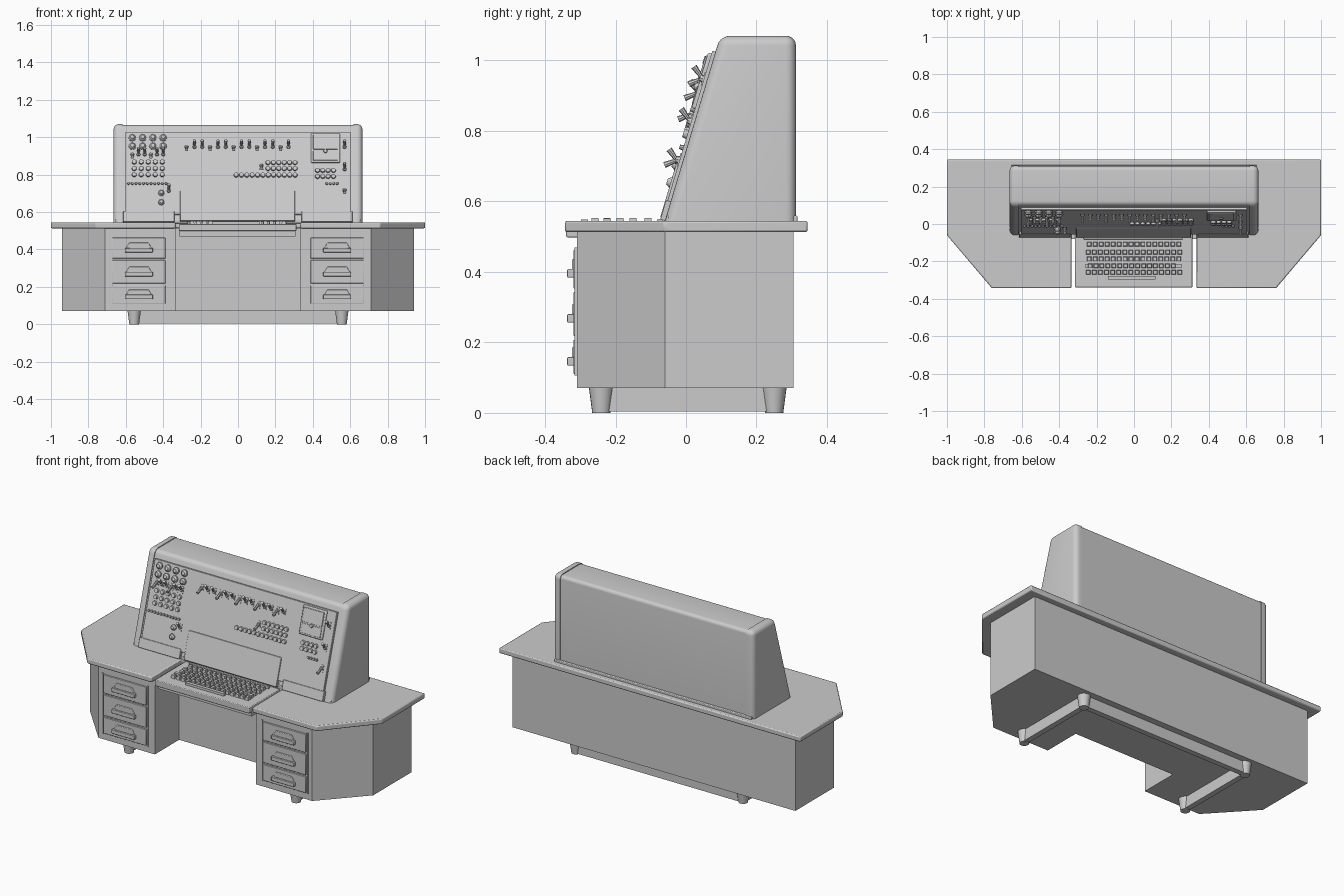
import bpy, bmesh, math
from mathutils import Matrix, Vector

if "Cube" in bpy.data.objects:
    bpy.data.objects.remove(bpy.data.objects["Cube"])

SLOPE = math.atan(0.3)
# Sloped panel frame: local x = right, y = up the slope, z = outward
PANEL = Matrix.Translation((0, -0.06, 0.55)) @ Matrix.Rotation(math.pi / 2 - SLOPE, 4, 'X')
I4 = Matrix.Identity(4)


def finish(name, bm, bevel=0, segs=2):
    bmesh.ops.recalc_face_normals(bm, faces=bm.faces)
    me = bpy.data.meshes.new(name)
    bm.to_mesh(me)
    bm.free()
    ob = bpy.data.objects.new(name, me)
    bpy.context.collection.objects.link(ob)
    if bevel:
        m = ob.modifiers.new("bevel", 'BEVEL')
        m.width, m.segments, m.limit_method = bevel, segs, 'ANGLE'
    return ob


def box(bm, lo, hi, mat=I4):
    c = [(a + b) / 2 for a, b in zip(lo, hi)]
    s = [abs(b - a) for a, b in zip(lo, hi)]
    bmesh.ops.create_cube(bm, size=1, matrix=mat @ Matrix.Translation(c) @ Matrix.Diagonal((*s, 1)))


def cone(bm, r1, r2, h, mat, sides=12):
    bmesh.ops.create_cone(bm, cap_ends=True, segments=sides, radius1=r1, radius2=r2, depth=h,
                          matrix=mat @ Matrix.Translation((0, 0, h / 2)))


def prism(bm, pts, shift):
    f = bm.faces.new([bm.verts.new(p) for p in pts])
    r = bmesh.ops.extrude_face_region(bm, geom=[f])
    bmesh.ops.translate(bm, vec=shift, verts=[v for v in r['geom'] if isinstance(v, bmesh.types.BMVert)])


def plan(name, half, z0, z1, bevel=0):
    """Symmetric outline (right half, front to back) extruded upward."""
    bm = bmesh.new()
    pts = [(x, y, z0) for x, y in half] + [(-x, y, z0) for x, y in reversed(half)]
    prism(bm, pts, (0, 0, z1 - z0))
    return finish(name, bm, bevel)


def spot(x, z, d=0.01):
    """Matrix on the sloped panel at front-view position x, z."""
    return PANEL @ Matrix.Translation((x, (z - 0.55) / math.cos(SLOPE), d))


def plate(name, x0, x1, z0, z1, d0, d1, bevel=0.003):
    bm = bmesh.new()
    c = math.cos(SLOPE)
    box(bm, (x0, (z0 - 0.55) / c, d0), (x1, (z1 - 0.55) / c, d1), PANEL)
    return finish(name, bm, bevel)


def span(a, b, n):
    return [a + (b - a) * i / (n - 1) for i in range(n)]


# Desk top and pedestal body, both with a central notch
plan("desk_top", [(0.335, -0.05), (0.335, -0.343), (0.76, -0.343), (1.0, -0.06), (1.0, 0.345)], 0.513, 0.545, 0.006)
plan("desk_body", [(0.335, -0.08), (0.335, -0.31), (0.71, -0.31), (0.94, -0.06), (0.94, 0.305)], 0.07, 0.515)

# Base frame: tapered feet and U-shaped rails
bm = bmesh.new()
for sx in (-1, 1):
    for y in (-0.24, 0.25):
        cone(bm, 0.026, 0.036, 0.075, Matrix.Translation((sx * 0.555, y, 0)), 20)
finish("feet", bm)
bm = bmesh.new()
for sx in (-1, 1):
    box(bm, (sx * 0.555 - 0.016, -0.24, 0.004), (sx * 0.555 + 0.016, 0.25, 0.072))
box(bm, (-0.555, 0.234, 0.004), (0.555, 0.266, 0.072))
finish("base_rails", bm)

# Drawers with frames and pulls
fronts, pulls, frames = bmesh.new(), bmesh.new(), bmesh.new()
for cx in (-0.53, 0.53):
    for x in (cx - 0.15, cx + 0.15):
        box(frames, (x - 0.004, -0.316, 0.106), (x + 0.004, -0.308, 0.47))
    for z0, z1, zh in ((0.352, 0.463, 0.396), (0.218, 0.343, 0.268), (0.11, 0.208, 0.146)):
        box(fronts, (cx - 0.142, -0.319, z0), (cx + 0.142, -0.308, z1))
        # trapezoid backplate, projecting grip
        prism(pulls, [(cx - 0.075, -0.324, zh), (cx + 0.075, -0.324, zh),
                      (cx + 0.052, -0.324, zh + 0.04), (cx - 0.052, -0.324, zh + 0.04)], (0, 0.008, 0))
        box(pulls, (cx - 0.075, -0.337, zh - 0.012), (cx + 0.075, -0.326, zh + 0.012))
        for s in (-1, 1):
            box(pulls, (cx + s * 0.075, -0.337, zh - 0.012), (cx + s * 0.055, -0.315, zh + 0.012))
finish("drawer_frames", frames)
finish("drawer_fronts", fronts, 0.003)
finish("drawer_pulls", pulls, 0.003)

# Keyboard shelf and apron
bm = bmesh.new()
box(bm, (-0.315, -0.34, 0.498), (0.312, -0.045, 0.535))
finish("keyboard_shelf", bm, 0.004)
bm = bmesh.new()
box(bm, (-0.312, -0.31, 0.47), (0.308, -0.06, 0.5))
finish("shelf_apron", bm)
bm = bmesh.new()
box(bm, (-0.27, -0.082, 0.53), (0.26, -0.066, 0.55))
finish("keyboard_back_bar", bm, 0.003)

# Keys: five rows and a space bar
bm = bmesh.new()
for y, x0, x1, n in ((-0.108, -0.24, 0.24, 16), (-0.15, -0.245, 0.245, 16), (-0.187, -0.24, 0.24, 16),
                     (-0.224, -0.235, 0.21, 15), (-0.258, -0.245, 0.245, 16)):
    for x in span(x0, x1, n):
        cone(bm, 0.0175, 0.0135, 0.02,
             Matrix.Translation((x, y, 0.533)) @ Matrix.Rotation(math.pi / 4, 4, 'Z'), 4)
box(bm, (-0.225, -0.234, 0.533), (-0.26, -0.214, 0.552))
box(bm, (0.222, -0.234, 0.533), (0.255, -0.214, 0.552))
box(bm, (-0.14, -0.298, 0.533), (0.115, -0.278, 0.549))
finish("keys", bm)

# Console housing: rounded end caps and an inset centre section
def housing(name, x0, x1, inset, rounded_end):
    bm = bmesh.new()
    i = inset
    prism(bm, [(x0, -0.06 + i, 0.545), (x0, 0.097 + i, 1.07 - i), (x0, 0.312 - i, 1.07 - i),
               (x0, 0.312 - i, 0.545)], (x1 - x0, 0, 0))
    pick = []
    for e in bm.edges:
        a, b = (v.co for v in e.verts)
        top = a.z > 1 and b.z > 1 and abs(a.x - b.x) > 0.01
        end = rounded_end and abs(a.x - x1) < 1e-4 and abs(b.x - x1) < 1e-4 and max(a.z, b.z) > 1
        if top or end:
            pick.append(e)
    bmesh.ops.bevel(bm, geom=pick, offset=0.028 if rounded_end else 0.02, offset_type='OFFSET',
                    segments=5, profile=0.5, affect='EDGES', clamp_overlap=True)
    finish(name, bm)


for s, side in ((-1, "left"), (1, "right")):
    housing("console_cap_" + side, s * 0.618, s * 0.665, 0, True)
housing("console_body", -0.62, 0.62, 0.005, False)
bm = bmesh.new()
box(bm, (-0.655, -0.055, 0.54), (0.655, 0.316, 0.56))
finish("console_plinth", bm, 0.004)

# Sloped panels
plate("face_panel", -0.605, 0.605, 0.585, 1.025, -0.02, 0.008)
plate("lower_centre_panel", -0.31, 0.305, 0.55, 0.71, -0.02, 0.014)
plate("left_skirt", -0.615, -0.34, 0.545, 0.6, -0.02, 0.012)
plate("right_skirt", 0.34, 0.612, 0.545, 0.6, -0.02, 0.012)

# Meter window
plate("meter_frame", 0.39, 0.545, 0.86, 1.017, 0, 0.018, 0.005)
plate("meter_screen", 0.402, 0.533, 0.93, 1.006, 0.01, 0.023, 0.002)
plate("meter_lower_plate", 0.402, 0.533, 0.87, 0.922, 0.01, 0.021, 0.002)
bm = bmesh.new()
cone(bm, 0.012, 0.009, 0.01, spot(0.467, 0.92, 0.018), 12)
finish("meter_pivot", bm)

# Large round lamps: collar with domed lens
bm = bmesh.new()
big = [(x, z, 0.02) for z in (0.995, 0.95) for x in span(-0.565, -0.4, 4)]
big += [(-0.41, 0.70, 0.017), (-0.41, 0.65, 0.017)]
for x, z, r in big:
    cone(bm, r, r, 0.008, spot(x, z, 0.007), 16)
    cone(bm, r * 0.88, r * 0.5, 0.01, spot(x, z, 0.015), 16)
finish("large_lamps", bm)

# Push buttons and small indicators
bm = bmesh.new()
btn = [(x, z) for z in (0.865, 0.83, 0.797) for x in span(-0.555, -0.405, 5)]
btn += [(x, 0.795) for x in span(-0.01, 0.305, 12)]
btn += [(x, z) for z in (0.83, 0.862) for x in span(0.16, 0.305, 6)]
btn += [(x, z) for z in (0.82, 0.788) for x in span(0.425, 0.51, 4)]
for x, z in btn:
    cone(bm, 0.0135, 0.0115, 0.013, spot(x, z, 0.007))
finish("push_buttons", bm)
bm = bmesh.new()
for x, z in [(x, 0.75) for x in span(-0.585, -0.385, 11)] + [(x, 0.75) for x in span(0.475, 0.53, 4)]:
    cone(bm, 0.008, 0.006, 0.012, spot(x, z, 0.007), 8)
finish("small_indicators", bm)

# Toggle switches: base plate, collar and tilted lever
bm = bmesh.new()
tog = [(x, 0.905) for x in span(-0.565, -0.4, 6)] + [(x, 0.945) for x in span(-0.275, 0.27, 14)]
tog += [(-0.37, 0.71), (0.125, 0.845), (0.57, 0.945), (0.57, 0.825), (0.57, 0.715)]
for i, (x, z) in enumerate(tog):
    box(bm, (-0.011, -0.02, 0), (0.011, 0.02, 0.005), spot(x, z, 0.006))
    cone(bm, 0.011, 0.008, 0.01, spot(x, z, 0.01), 8)
    tilt = math.radians(-38 if i % 3 else 38)
    cone(bm, 0.005, 0.009, 0.042, spot(x, z, 0.012) @ Matrix.Rotation(tilt, 4, 'X'), 8)
finish("toggle_switches", bm)

# Smooth shading with sharp edges kept
bpy.ops.object.select_all(action='SELECT')
bpy.context.view_layer.objects.active = bpy.data.objects["desk_top"]
bpy.ops.object.shade_smooth_by_angle(angle=math.radians(35))
